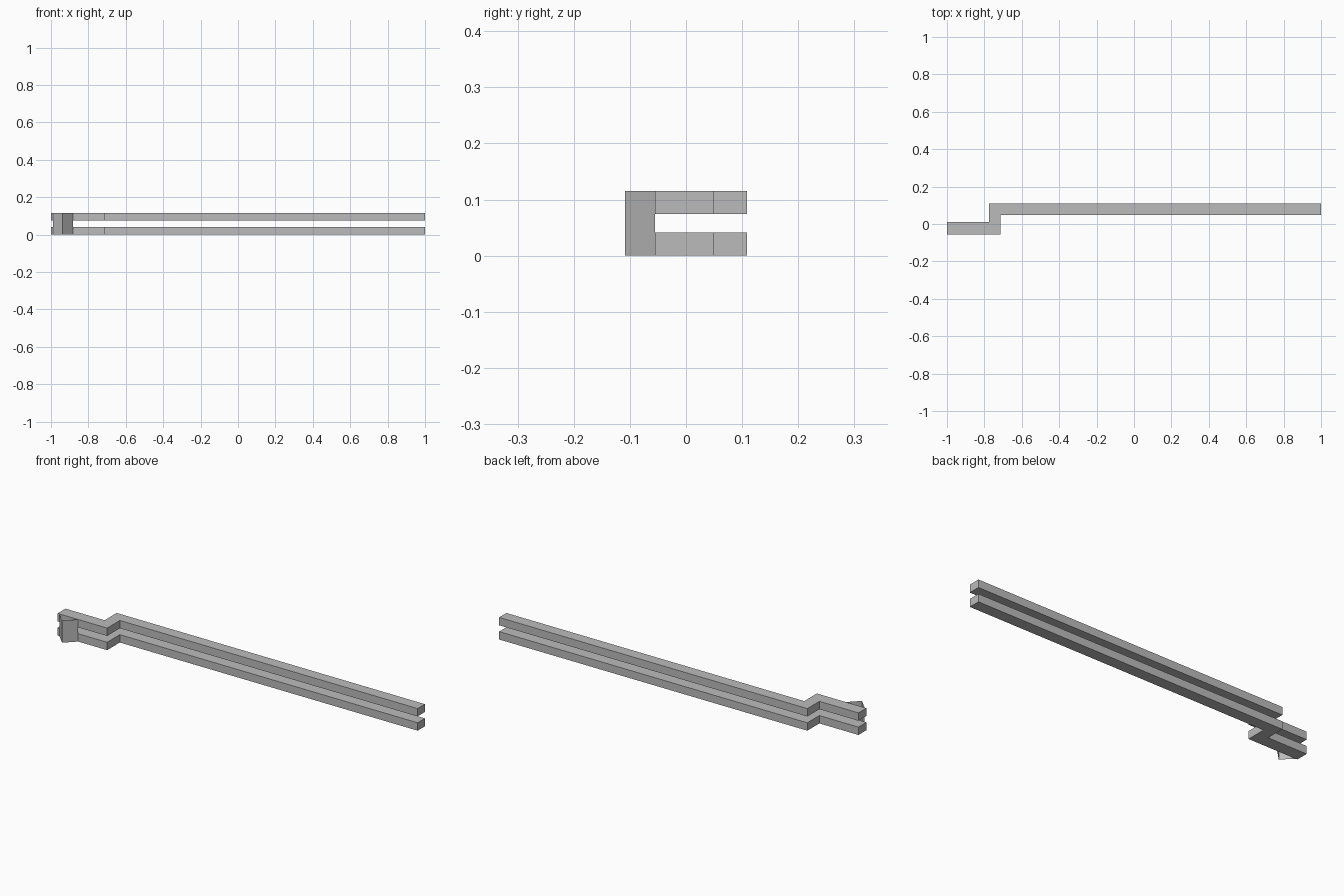
import bpy
import bmesh

cube = bpy.data.objects.get("Cube")
if cube:
    bpy.data.objects.remove(cube, do_unlink=True)

GREY = (0.5, 0.5, 0.5, 1.0)
grey = bpy.data.materials.new("plain grey")
grey.use_nodes = True
grey.diffuse_color = GREY
grey.node_tree.nodes["Principled BSDF"].inputs["Base Color"].default_value = GREY


def extrude_profile(name, points, bottom, top, closed):
    """Raise a plan outline into a solid, or an open line into thin sheets."""
    bm = bmesh.new()
    verts = [bm.verts.new((x, y, bottom)) for x, y in points]
    if closed:
        base = [bm.faces.new(verts)]
    else:
        base = [bm.edges.new(pair) for pair in zip(verts, verts[1:])]
    result = bmesh.ops.extrude_face_region(bm, geom=base, use_keep_orig=closed) if closed \
        else bmesh.ops.extrude_edge_only(bm, edges=base)
    raised = [g for g in result["geom"] if isinstance(g, bmesh.types.BMVert)]
    bmesh.ops.translate(bm, verts=raised, vec=(0, 0, top - bottom))
    bmesh.ops.recalc_face_normals(bm, faces=bm.faces)
    if not closed:
        # Sheets face the front
        flipped = [f for f in bm.faces if f.normal.y > 0]
        bmesh.ops.reverse_faces(bm, faces=flipped)
    mesh = bpy.data.meshes.new(name)
    bm.to_mesh(mesh)
    bm.free()
    mesh.materials.append(grey)
    obj = bpy.data.objects.new(name, mesh)
    bpy.context.collection.objects.link(obj)
    return obj


# Two stacked cranked rails
rail = [(-1, -0.055), (-0.715, -0.055), (-0.715, 0.049), (1, 0.049),
        (1, 0.109), (-0.775, 0.109), (-0.775, 0.01), (-1, 0.01)]
extrude_profile("lower_rail", rail, 0, 0.041, True)
extrude_profile("upper_rail", rail, 0.074, 0.115, True)

# Open folded plate joining the rails at the front
fold = [(-0.99, -0.055), (-0.937, -0.109), (-0.882, -0.055)]
extrude_profile("folded_plate", fold, 0, 0.115, False)
